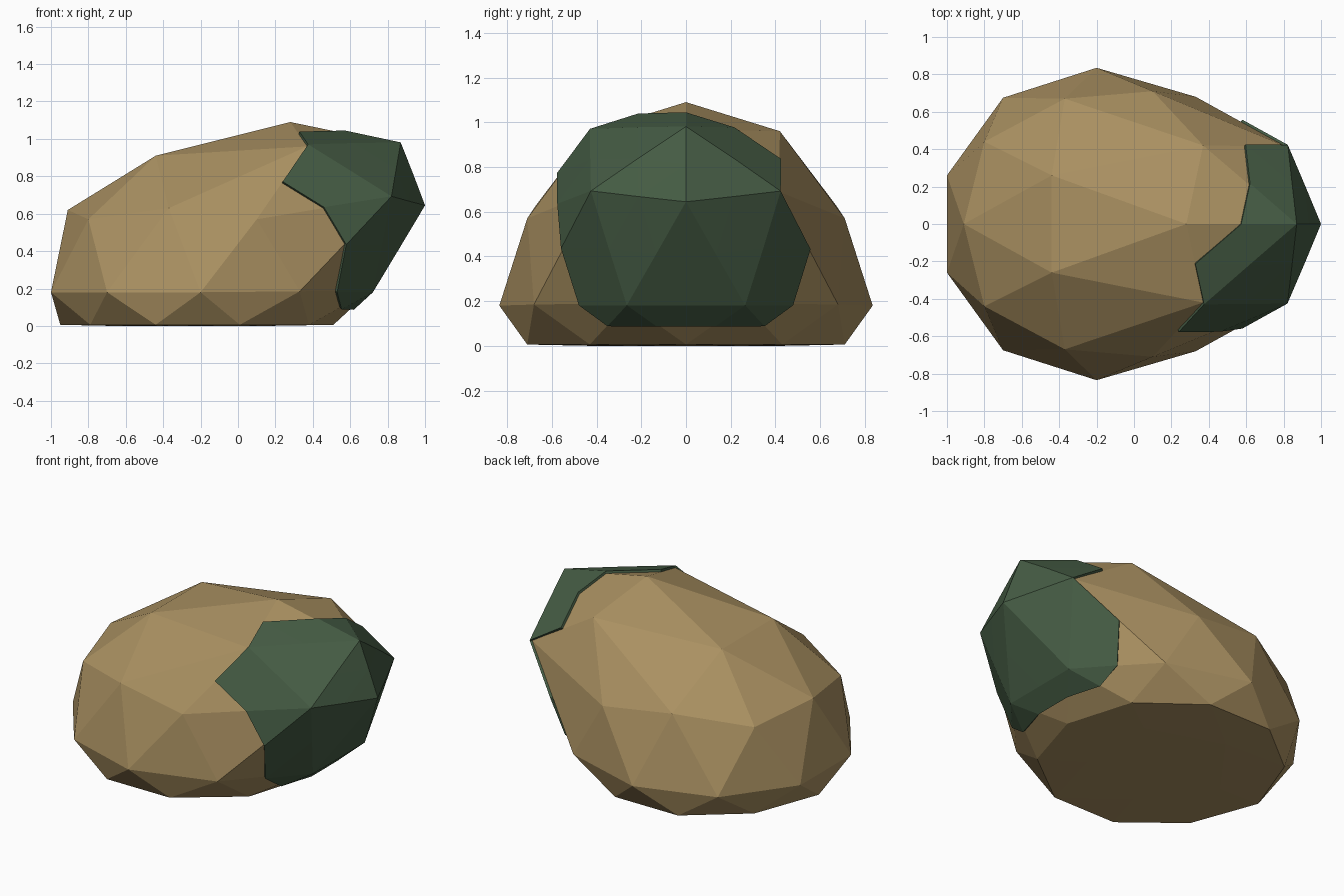
import bpy, bmesh
from math import atan2, degrees

if "Cube" in bpy.data.objects:
    bpy.data.objects.remove(bpy.data.objects["Cube"])

# Half-outlines of each icosphere ring, from the +x end to the -x end: (x, y, z)
RINGS = {
    'pole': (0, 360, [(0.28, 0, 1.09)]),
    'crown': (0, 72, [(0.86, 0, 0.97), (0.37, 0.42, 0.96), (-0.44, 0.26, 0.91)]),
    'shoulder': (0, 36, [(0.985, 0, 0.645), (0.81, 0.415, 0.69), (0.10, 0.71, 0.57),
                         (-0.37, 0.67, 0.63), (-0.80, 0.44, 0.57), (-0.91, 0, 0.62)]),
    'waist': (18, 36, [(0.71, 0.26, 0.19), (0.33, 0.68, 0.185), (-0.2, 0.835, 0.18),
                       (-0.7, 0.675, 0.18), (-1.0, 0.26, 0.18)]),
    'foot': (0, 36, [(0.51, 0, 0.006), (0.38, 0.43, 0.006), (0.01, 0.71, 0.006),
                     (-0.44, 0.71, 0.006), (-0.79, 0.43, 0.006), (-0.95, 0, 0.006)]),
    'sole': (36, 72, [(0.14, 0.26, 0), (-0.35, 0.42, 0), (-0.66, 0, 0)]),
    'base': (0, 360, [(-0.22, 0, 0)]),
}
LIMITS = [(0.95, 'pole'), (0.7, 'crown'), (0.2, 'shoulder'), (-0.2, 'waist'),
          (-0.7, 'foot'), (-0.95, 'sole'), (-2, 'base')]


def make_object(name, bm, color):
    mesh = bpy.data.meshes.new(name)
    bm.to_mesh(mesh)
    bm.free()
    mat = bpy.data.materials.new(name + "_material")
    mat.diffuse_color = (*color, 1)
    mat.use_nodes = True
    mat.node_tree.nodes["Principled BSDF"].inputs["Base Color"].default_value = mat.diffuse_color
    mesh.materials.append(mat)
    obj = bpy.data.objects.new(name, mesh)
    bpy.context.collection.objects.link(obj)
    return obj


# Rock: icosphere with its rings reshaped into a leaning boulder
rock = bmesh.new()
bmesh.ops.create_icosphere(rock, subdivisions=2, radius=1)
keys = {}
for v in rock.verts:
    ring = next(n for limit, n in LIMITS if v.co.z > limit)
    start, step, pts = RINGS[ring]
    angle = degrees(atan2(v.co.y, v.co.x)) if len(pts) > 1 else 0
    i = round((abs(angle) - start) / step)
    x, y, z = pts[i]
    side = (1 if angle > 0 else -1) if y else 0
    v.co = (x, y * side, z)
    keys[v] = (ring, i, side)

# Moss: quarter each facet and keep the pieces around the overhanging end
strong = {('shoulder', 0, 0), ('waist', 0, 1), ('waist', 0, -1),
          ('crown', 0, 0), ('shoulder', 1, -1)}
weak = {('shoulder', 1, 1), ('crown', 1, -1)}
moss = bmesh.new()
for f in rock.faces:
    vs = list(f.verts)
    count = sum(keys[v] in strong | weak for v in vs)
    mids = [(vs[k].co + vs[(k + 1) % 3].co) / 2 for k in range(3)]
    tris = [mids] if count > 1 else []
    for k, v in enumerate(vs):
        if keys[v] in strong or (keys[v] in weak and count > 1):
            tris.append([v.co, mids[k], mids[k - 1]])
    for t in tris:
        moss.faces.new([moss.verts.new(p) for p in t])
bmesh.ops.remove_doubles(moss, verts=moss.verts[:], dist=0.001)
bmesh.ops.recalc_face_normals(rock, faces=rock.faces[:])

make_object("rock", rock, (0.40, 0.28, 0.12))
patch = make_object("moss_patch", moss, (0.06, 0.107, 0.058))
solid = patch.modifiers.new("thickness", 'SOLIDIFY')
solid.thickness = 0.03
solid.offset = 0
